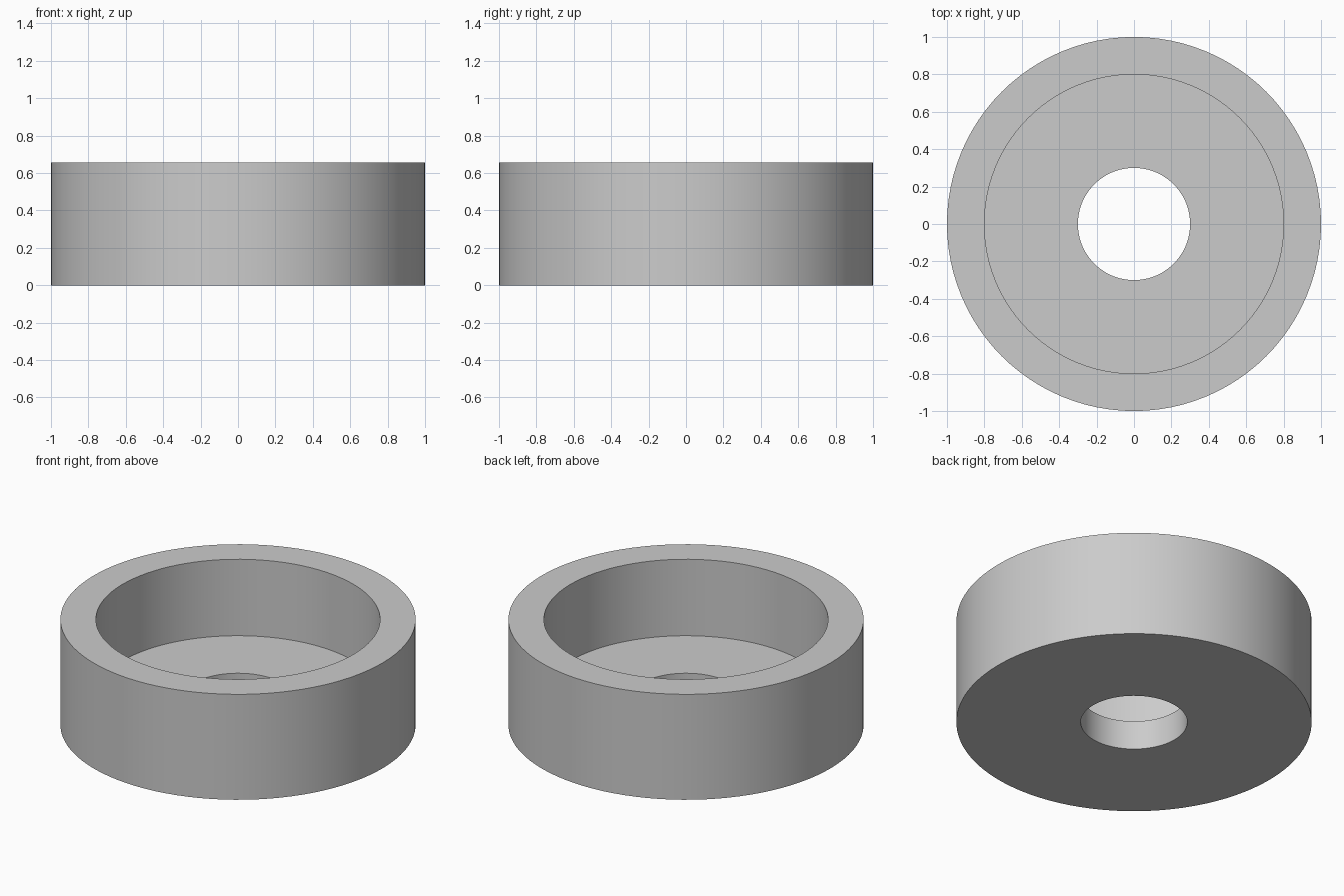
import bpy
import bmesh
import math

if "Cube" in bpy.data.objects:
    bpy.data.objects.remove(bpy.data.objects["Cube"])

SEGMENTS = 96

# Grey body colour
grey = bpy.data.materials.new("plain grey")
grey.diffuse_color = (0.6, 0.6, 0.6, 1.0)
grey.use_nodes = True
grey.node_tree.nodes["Principled BSDF"].inputs["Base Color"].default_value = grey.diffuse_color

# Closed cross-section (radius, height): floor with bore, thick outer wall
profile = [(0.30, 0.0), (1.0, 0.0), (1.0, 0.655),
           (0.80, 0.655), (0.80, 0.18), (0.30, 0.18)]

# Revolve the cross-section into a cup-shaped ring
bm = bmesh.new()
rings = []
for i in range(SEGMENTS):
    a = 2 * math.pi * i / SEGMENTS
    rings.append([bm.verts.new((r * math.cos(a), r * math.sin(a), z))
                  for r, z in profile])
for i in range(SEGMENTS):
    here, there = rings[i], rings[(i + 1) % SEGMENTS]
    for j in range(len(profile)):
        k = (j + 1) % len(profile)
        bm.faces.new((here[j], there[j], there[k], here[k]))
bmesh.ops.recalc_face_normals(bm, faces=bm.faces[:])

mesh = bpy.data.meshes.new("cup_ring")
bm.to_mesh(mesh)
bm.free()
mesh.materials.append(grey)
cup = bpy.data.objects.new("cup_ring", mesh)
bpy.context.collection.objects.link(cup)

# Smooth walls, sharp rims
bpy.context.view_layer.objects.active = cup
cup.select_set(True)
bpy.ops.object.shade_smooth_by_angle(angle=math.radians(30))
